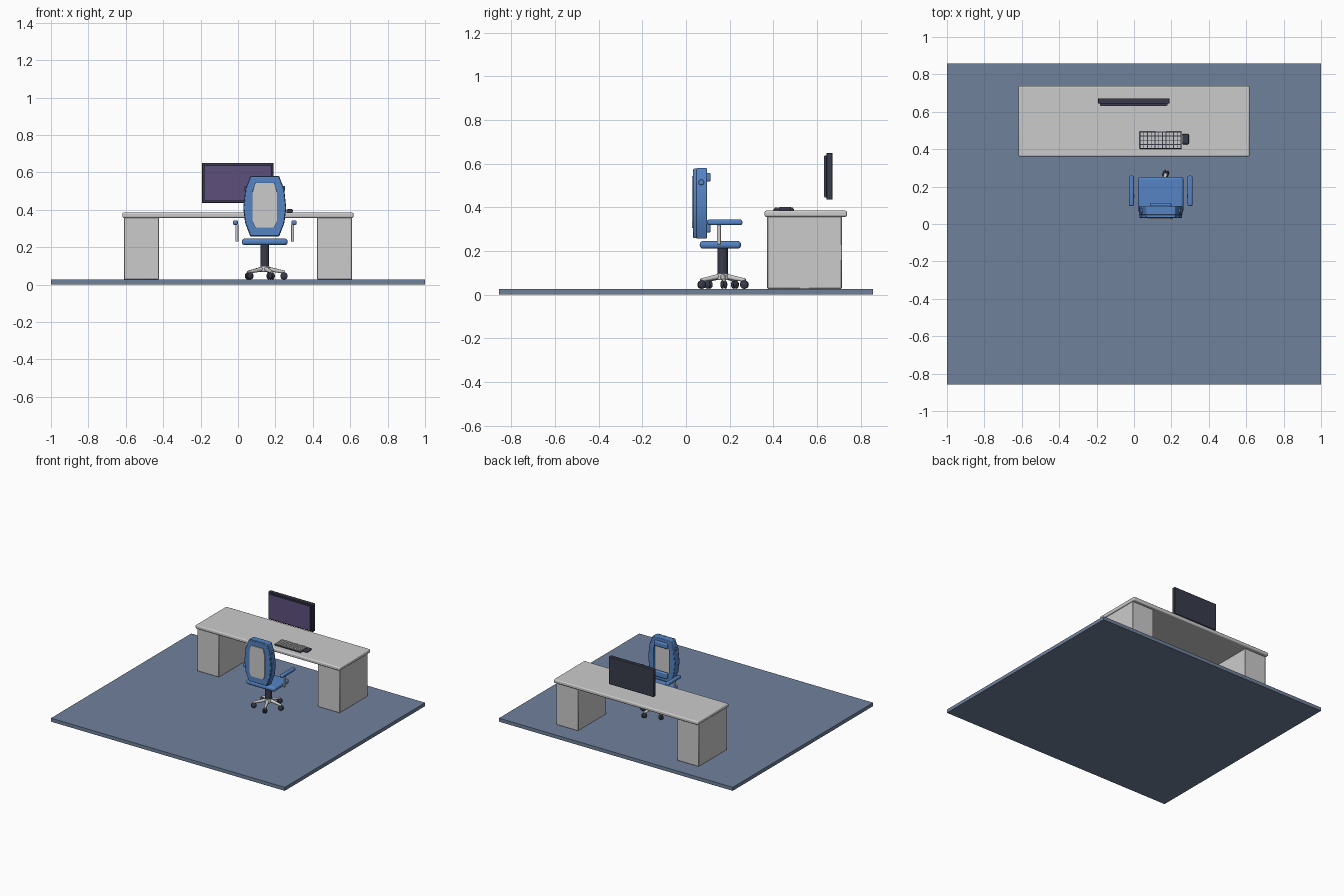
import bpy, bmesh, math
from mathutils import Vector

if "Cube" in bpy.data.objects:
    bpy.data.objects.remove(bpy.data.objects["Cube"])


def material(name, rgb):
    m = bpy.data.materials.new(name)
    m.diffuse_color = (*rgb, 1)
    m.use_nodes = True
    m.node_tree.nodes["Principled BSDF"].inputs["Base Color"].default_value = m.diffuse_color
    return m


BLUE = material("chair_blue", (0.09, 0.23, 0.55))
FLOOR = material("floor_blue", (0.16, 0.22, 0.33))
DARK = material("dark_plastic", (0.04, 0.045, 0.07))
PURPLE = material("screen_purple", (0.11, 0.08, 0.2))


def finish(name, bm, mat=None, bevel=0, segments=2, smooth=True):
    bmesh.ops.recalc_face_normals(bm, faces=bm.faces)
    me = bpy.data.meshes.new(name)
    bm.to_mesh(me)
    bm.free()
    ob = bpy.data.objects.new(name, me)
    bpy.context.collection.objects.link(ob)
    if mat:
        me.materials.append(mat)
    if bevel:
        mod = ob.modifiers.new("bevel", 'BEVEL')
        mod.width, mod.segments = bevel, segments
        mod.limit_method, mod.angle_limit = 'ANGLE', math.radians(40)
    if smooth:
        bpy.ops.object.select_all(action='DESELECT')
        ob.select_set(True)
        bpy.context.view_layer.objects.active = ob
        bpy.ops.object.shade_smooth_by_angle(angle=math.radians(35))
    return ob


def add_box(bm, x, y, z):
    vs = bmesh.ops.create_cube(bm, size=1)["verts"]
    for v in vs:
        v.co = Vector([(a[0] + a[1]) / 2 + c * (a[1] - a[0]) for a, c in zip((x, y, z), v.co)])


def box(name, x, y, z, mat=None, bevel=0, segments=2):
    bm = bmesh.new()
    add_box(bm, x, y, z)
    return finish(name, bm, mat, bevel, segments, bevel > 0)


def rod(name, a, b, r1, r2, mat=None, bevel=0, sides=20):
    a, b = Vector(a), Vector(b)
    bm = bmesh.new()
    bmesh.ops.create_cone(bm, cap_ends=True, segments=sides, radius1=r1, radius2=r2, depth=(b - a).length)
    ob = finish(name, bm, mat, bevel)
    ob.location = (a + b) / 2
    ob.rotation_euler = (b - a).to_track_quat('Z', 'Y').to_euler()
    return ob


def ball(name, loc, scale, turn, mat):
    bm = bmesh.new()
    bmesh.ops.create_uvsphere(bm, u_segments=16, v_segments=10, radius=1)
    ob = finish(name, bm, mat)
    ob.location, ob.scale, ob.rotation_euler = loc, scale, (0, 0, turn)
    return ob


# Floor and desk
box("floor", (-1, 1), (-0.857, 0.857), (0, 0.027), FLOOR)
box("desk_top", (-0.618, 0.618), (0.36, 0.738), (0.357, 0.385), None, 0.008, 3)
for side, x in (("left", (-0.61, -0.423)), ("right", (0.423, 0.61))):
    box(side + "_pedestal", x, (0.372, 0.714), (0.027, 0.358), None, 0.003, 1)

# Monitor: casing, bezel, screen
box("monitor_casing", (-0.193, 0.19), (0.643, 0.672), (0.436, 0.65), DARK, 0.004)
box("monitor_bezel", (-0.182, 0.179), (0.634, 0.645), (0.446, 0.639), DARK)
box("screen", (-0.178, 0.175), (0.632, 0.636), (0.45, 0.635), PURPLE)

# Keyboard with key rows, and mouse
box("keyboard_base", (0.03, 0.255), (0.402, 0.495), (0.385, 0.394), DARK, 0.002, 1)
bm = bmesh.new()
for row in range(4):
    for col in range(11):
        x, y = 0.035 + col * 0.0198, 0.406 + row * 0.022
        add_box(bm, (x, x + 0.0155), (y, y + 0.0175), (0.393, 0.4))
finish("keys", bm, None, 0, 1, False)
box("mouse", (0.258, 0.293), (0.426, 0.482), (0.385, 0.403), DARK, 0.006, 3)

# Chair seat and gas column
CX, CY = 0.143, 0.168
box("seat", (0.021, 0.265), (0.063, 0.252), (0.211, 0.246), BLUE, 0.015, 4)
rod("column", (CX, CY, 0.075), (CX, CY, 0.213), 0.024, 0.024, DARK)
rod("base_hub", (CX, CY, 0.068), (CX, CY, 0.098), 0.03, 0.026, None, 0.003)

# Five-star base with casters
for i in range(5):
    a = math.radians(3 + 72 * i)
    d = Vector((math.cos(a), math.sin(a), 0))
    c = Vector((CX, CY, 0))
    rod("base_leg", c + d * 0.01 + Vector((0, 0, 0.085)), c + d * 0.108 + Vector((0, 0, 0.066)),
        0.013, 0.008, None, 0.002, 12)
    side = Vector((-d.y, d.x, 0))
    for s in (-1, 1):
        ball("caster_wheel", c + d * 0.103 + side * s * 0.007 + Vector((0, 0, 0.046)),
             (0.019, 0.009, 0.019), a, DARK)

# Armrests
for s, name in ((-1, "left"), (1, "right")):
    x = CX + s * 0.157
    px = CX + s * 0.149
    box(name + "_arm_pad", (x - 0.014, x + 0.014), (0.096, 0.258), (0.319, 0.344), BLUE, 0.009, 3)
    box(name + "_arm_post", (px - 0.008, px + 0.008), (0.141, 0.16), (0.23, 0.322), None, 0.003)


# Backrest profiles: half outlines (offset from chair centre, height), mirrored
def outline(half):
    return [(CX + x, z) for x, z in half] + [(CX - x, z) for x, z in reversed(half)]


OUTER = outline([(0.077, 0.257), (0.105, 0.33), (0.115, 0.41), (0.104, 0.51), (0.077, 0.58)])
INNER = outline([(0.05, 0.307), (0.064, 0.335), (0.064, 0.41), (0.064, 0.495), (0.05, 0.543)])


def ring(name, y0, y1, outer, inner, mat, bevel):
    bm = bmesh.new()
    loops = [[bm.verts.new((x, y, z)) for x, z in pts]
             for pts, y in ((outer, y0), (outer, y1), (inner, y1), (inner, y0))]
    n = len(outer)
    for a in range(4):
        p, q = loops[a], loops[(a + 1) % 4]
        for i in range(n):
            j = (i + 1) % n
            bm.faces.new((p[i], p[j], q[j], q[i]))
    return finish(name, bm, mat, bevel)


def grow(pts, f):
    return [(CX + (x - CX) * f, 0.42 + (z - 0.42) * f) for x, z in pts]


ring("backrest_frame", 0.048, 0.096, OUTER, INNER, BLUE, 0.004)
ring("backrest_rear_rim", 0.033, 0.05, grow(OUTER, 0.985), INNER, BLUE, 0.004)

# Grey mesh panel filling the frame
bm = bmesh.new()
face = bm.faces.new([bm.verts.new((x, 0.028, z)) for x, z in grow(INNER, 1.005)])
ext = bmesh.ops.extrude_face_region(bm, geom=[face])["geom"]
bmesh.ops.translate(bm, verts=[v for v in ext if isinstance(v, bmesh.types.BMVert)], vec=(0, 0.056, 0))
finish("backrest_panel", bm, None, 0, 1, False)

# Shoulder bar and front support pads
rod("shoulder_bar", (0.034, 0.07, 0.515), (0.252, 0.07, 0.515), 0.013, 0.013, BLUE, 0.004)
box("head_pad", (0.086, 0.2), (0.09, 0.113), (0.518, 0.558), BLUE, 0.008, 3)
box("lumbar_pad", (0.086, 0.2), (0.09, 0.113), (0.284, 0.33), BLUE, 0.008, 3)
